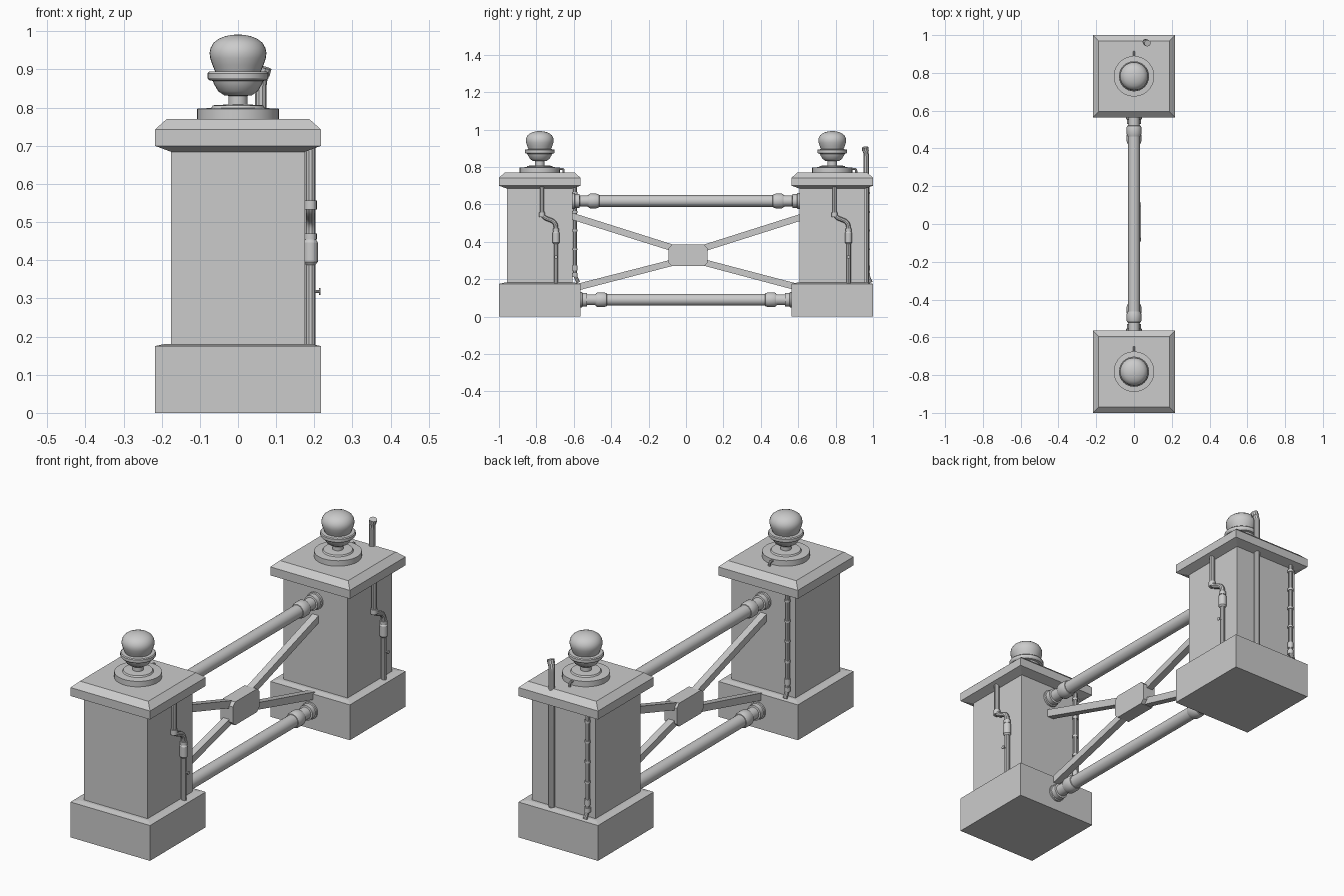
import bpy, bmesh, math
from mathutils import Vector, Matrix

if "Cube" in bpy.data.objects:
    bpy.data.objects.remove(bpy.data.objects["Cube"])


def finish(name, bm, smooth=True):
    bmesh.ops.recalc_face_normals(bm, faces=bm.faces)
    me = bpy.data.meshes.new(name)
    bm.to_mesh(me)
    bm.free()
    if smooth:
        me.shade_smooth()
        me.set_sharp_from_angle(angle=math.radians(32))
    ob = bpy.data.objects.new(name, me)
    bpy.context.collection.objects.link(ob)
    return ob


def rings(name, profile, n, center, axis='Z', square=False):
    """Stack of (radius, height) rings; square=True gives axis-aligned square rings."""
    bm = bmesh.new()
    off, k = (math.pi / 4, math.sqrt(2)) if square else (0, 1)
    loops = []
    for r, h in profile:
        loops.append([bm.verts.new((k * r * math.cos(off + 2 * math.pi * i / n),
                                    k * r * math.sin(off + 2 * math.pi * i / n), h))
                      for i in range(n)])
    for a, b in zip(loops, loops[1:]):
        for i in range(n):
            bm.faces.new((a[i], a[(i + 1) % n], b[(i + 1) % n], b[i]))
    bm.faces.new(loops[0])
    bm.faces.new(loops[-1])
    rot = {'Z': Matrix(), 'Y': Matrix.Rotation(-math.pi / 2, 4, 'X'),
           'X': Matrix.Rotation(math.pi / 2, 4, 'Y')}[axis]
    bm.transform(Matrix.Translation(Vector(center)) @ rot)
    return finish(name, bm, not square)


def tube(name, pts, radius, corner=0.018):
    """Round tube along a polyline with rounded corners."""
    pts = [Vector(p) for p in pts]
    path = [pts[0]]
    for a, p, b in zip(pts, pts[1:], pts[2:]):
        s = p + (a - p).normalized() * min(corner, (a - p).length * .48)
        e = p + (b - p).normalized() * min(corner, (b - p).length * .48)
        for i in range(6):
            t = i / 5
            path.append(s * (1 - t) ** 2 + p * 2 * t * (1 - t) + e * t * t)
    path.append(pts[-1])
    cu = bpy.data.curves.new(name, 'CURVE')
    cu.dimensions = '3D'
    cu.bevel_depth = radius
    cu.bevel_resolution = 3
    cu.use_fill_caps = True
    sp = cu.splines.new('POLY')
    sp.points.add(len(path) - 1)
    for q, p in zip(sp.points, path):
        q.co = (*p, 1)
    tmp = bpy.data.objects.new(name, cu)
    bm = bmesh.new()
    me = bpy.data.meshes.new_from_object(tmp)
    bm.from_mesh(me)
    bpy.data.objects.remove(tmp)
    bpy.data.meshes.remove(me)
    return finish(name, bm)


def plate(name, outline, x0, x1):
    """Extrude a (y, z) outline along x."""
    bm = bmesh.new()
    f = bm.faces.new([bm.verts.new((x0, y, z)) for y, z in outline])
    ext = bmesh.ops.extrude_face_region(bm, geom=[f])
    bmesh.ops.translate(bm, vec=(x1 - x0, 0, 0),
                        verts=[v for v in ext['geom'] if isinstance(v, bmesh.types.BMVert)])
    return finish(name, bm, False)


FINIAL_FOOT = [(.107, .768), (.107, .797), (.07, .799), (.066, .806), (.03, .808)]
FINIAL = [(.025, .80), (.025, .831), (.036, .832), (.052, .843), (.063, .862), (.066, .870),
          (.076, .872), (.08, .878), (.08, .890), (.076, .894), (.060, .895), (.067, .912),
          (.073, .93), (.0745, .943), (.072, .956), (.064, .970), (.051, .980),
          (.034, .987), (.017, .9905), (.003, .9915)]

for tag, yc in (("front", -.782), ("back", .782)):
    # Masonry post
    rings(tag + "_plinth", [(.218, 0), (.218, .175), (.19, .181), (.17, .181)], 4, (0, yc, 0), square=True)
    rings(tag + "_shaft", [(.175, .17), (.175, .69)], 4, (0, yc, 0), square=True)
    rings(tag + "_cap", [(.175, .684), (.218, .70), (.218, .742), (.187, .77)], 4, (0, yc, 0), square=True)
    # Ball finial and its little spout
    rings(tag + "_finial_foot", FINIAL_FOOT, 40, (0, yc, 0))
    rings(tag + "_finial", FINIAL, 32, (0, yc, 0))
    tube(tag + "_spout", [(0, yc + .095, .789), (0, yc + .128, .789), (0, yc + .128, .771)], .006, .01)
    # Side pipe with offset bend, couplings and valve
    x, a, b = .19, yc + .012, yc + .087
    tube(tag + "_side_pipe", [(x, a, .695), (x, a, .533), (x, b, .505), (x, b, .175)], .0125, .03)
    rings(tag + "_side_collar", [(.0165, -.012), (.0165, .012)], 16, (x, a, .545))
    rings(tag + "_side_collar_low", [(.0165, -.008), (.0165, .008)], 16, (x, b, .462))
    rings(tag + "_side_union", [(.013, .388), (.019, .396), (.019, .447), (.013, .456)], 16, (x, b, 0))
    rings(tag + "_valve_stem", [(.004, 0), (.004, .024)], 8, (x, b, .318), 'X')
    rings(tag + "_valve_knob", [(.009, .022), (.009, .026)], 10, (x, b, .318), 'X')
    # Thin rear pipe with outlet elbow
    x, y = -.14, yc + .188
    tube(tag + "_rear_pipe", [(x, y, .695), (x, y, .222), (x, y + .018, .182)], .0105)
    for z, h in ((.66, .005), (.56, .005), (.46, .005), (.36, .005), (.26, .014)):
        rings(tag + "_rear_collar", [(.0135, -h), (.0135, h)], 14, (x, y, z))
    rings(tag + "_rear_elbow", [(.0145, .212), (.0145, .234)], 14, (x, y, 0))

# Tall vent pipe on the back post
tube("vent_pipe", [(.06, .964, .185), (.06, .964, .868), (.069, .958, .897)], .015)
rings("vent_tip", [(.003, -.02), (.011, -.014), (.015, 0)], 14, (.06, .964, .185))
tube("vent_head", [(.066, .96, .886), (.071, .957, .905)], .0175)

# Horizontal rails with flanges and couplings
END = [(.042, 0), (.042, .01), (.037, .012), (.037, .036), (.029, .038), (.029, .085),
       (.035, .086), (.039, .094), (.039, .128), (.034, .142), (.030, .143)]
for tag, z, e in (("upper", .618, .606), ("lower", .09, .566)):
    rings(tag + "_rail", [(.031, -e + .08), (.031, e - .08)], 24, (0, 0, z), 'Y')
    for side in (-1, 1):
        rings(tag + "_rail_fitting", [(r, side * (h - e)) for r, h in END], 24, (0, 0, z), 'Y')

# Flat cross braces
for outline in ([(-.61, .556), (-.61, .518), (-.06, .345), (-.06, .382)],
                [(.61, .548), (.61, .511), (.08, .343), (.08, .38)],
                [(-.61, .168), (-.61, .131), (-.06, .274), (-.06, .309)],
                [(.61, .172), (.61, .135), (.08, .276), (.08, .311)]):
    plate("cross_brace", outline, -.017, .017)

# Centre box with clipped corners
c = .018
y0, y1, z0, z1 = -.093, .114, .27, .385
plate("centre_box", [(y0 + c, z0), (y1 - c, z0), (y1, z0 + c), (y1, z1 - c),
                     (y1 - c, z1), (y0 + c, z1), (y0, z1 - c), (y0, z0 + c)], -.03, .037)
